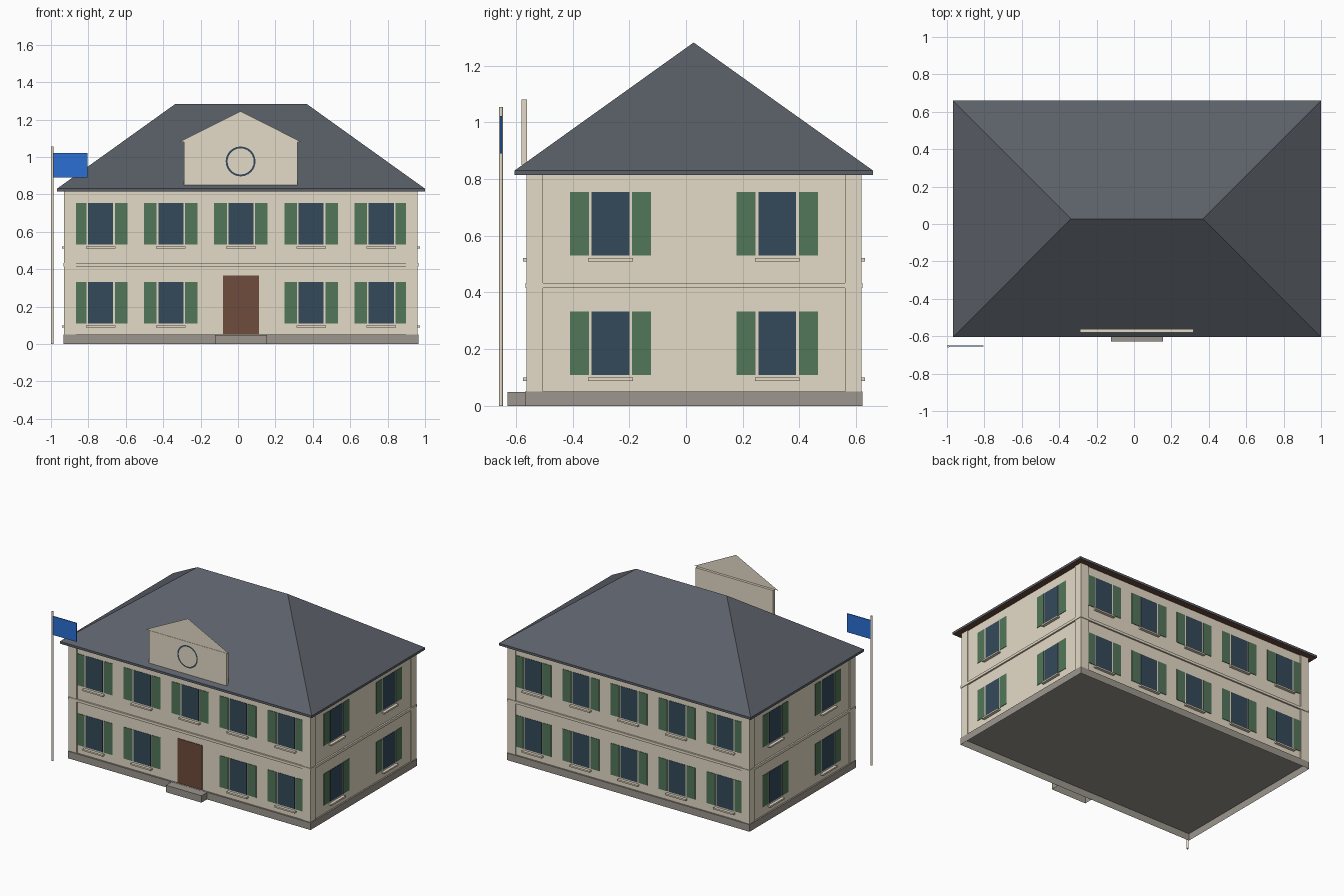
import bpy, bmesh, math
from mathutils import Matrix, Vector

if "Cube" in bpy.data.objects:
    bpy.data.objects.remove(bpy.data.objects["Cube"])

def mat(name, hexcol):
    m = bpy.data.materials.new(name)
    rgb = [int(hexcol[i:i + 2], 16) / 255 for i in (0, 2, 4)]
    m.diffuse_color = [c / 12.92 if c < 0.04045 else ((c + 0.055) / 1.055) ** 2.4 for c in rgb] + [1]
    m.use_nodes = True
    m.node_tree.nodes["Principled BSDF"].inputs["Base Color"].default_value = m.diffuse_color
    return m

CREAM, STONE = mat("cream plaster", "e4dac6"), mat("grey stone", "9c968d")
SLATE, BROWN = mat("slate grey", "5b6068"), mat("dark brown", "6e4c3c")
GLASS, GREEN = mat("dark blue glass", "34495a"), mat("shutter green", "527659")
BLUE = mat("flag blue", "2b6fd4")
CX, CY = 0.016, 0.028            # centre of the house body
HX, HY = 0.938, 0.584            # wall half sizes

def finish(name, bm, *mats):
    me = bpy.data.meshes.new(name)
    bmesh.ops.recalc_face_normals(bm, faces=bm.faces)
    bm.to_mesh(me)
    bm.free()
    for m in mats:
        me.materials.append(m)
    ob = bpy.data.objects.new(name, me)
    bpy.context.collection.objects.link(ob)
    return ob

def add_box(bm, x0, x1, y0, y1, z0, z1, frame=Matrix()):
    size = Matrix.Diagonal((x1 - x0, y1 - y0, z1 - z0, 1))
    mid = Matrix.Translation(((x0 + x1) / 2, (y0 + y1) / 2, (z0 + z1) / 2))
    bmesh.ops.create_cube(bm, size=1, matrix=frame @ mid @ size)

def box(name, m, *dims, open_bottom=False):
    bm = bmesh.new()
    add_box(bm, *dims)
    if open_bottom:
        low = min(bm.faces, key=lambda f: f.calc_center_median().z)
        bmesh.ops.delete(bm, geom=[low], context='FACES_ONLY')
    return finish(name, bm, m)

# body, hollow base and entrance
box("base", STONE, CX - 0.949, CX + 0.949, CY - 0.596, CY + 0.595, 0, 0.05, open_bottom=True)
box("front_step", STONE, CX - 0.139, CX + 0.139, -0.629, CY - 0.596, 0, 0.049, open_bottom=True)
box("walls", CREAM, CX - HX, CX + HX, CY - HY, CY + HY, 0.05, 0.816, open_bottom=True)
box("door", BROWN, CX - 0.096, CX + 0.096, CY - HY - 0.004, CY - HY + 0.002, 0.051, 0.365)

# corner pilasters
bm = bmesh.new()
for sx in (-1, 1):
    for sy in (-1, 1):
        x, y = CX + sx * 0.914, CY + sy * 0.562
        add_box(bm, x - 0.031, x + 0.031, y - 0.029, y + 0.029, 0.051, 0.815)
finish("corner_pilasters", bm, CREAM)

# belt course running all round, just proud of the pilasters
box("belt_course", CREAM, CX - 0.949, CX + 0.949, CY - 0.595, CY + 0.595, 0.415, 0.433)

# each wall: local x runs along it, local -y points outwards, origin on its surface
def wall_frame(angle, dist):
    return Matrix.Translation((CX, CY, 0)) @ Matrix.Rotation(angle, 4, 'Z') @ Matrix.Translation((0, -dist, 0))

five = [0.375 * k for k in range(-2, 3)]
WALLS = [("front", 0, HY, five), ("back", math.pi, HY, five),
         ("right", math.pi / 2, HX, [-0.294, 0.294]),
         ("left", -math.pi / 2, HX, [-0.294, 0.294])]
for side, angle, dist, centres in WALLS:
    f = wall_frame(angle, dist)
    glass, shutters, sills = (bmesh.new() for _ in range(3))
    for z in (0.109, 0.531):
        for c in centres:
            if side == "front" and z < 0.5 and c == 0:
                continue         # the door is here
            add_box(glass, c - 0.067, c + 0.067, -0.002, 0.002, z, z + 0.223, f)
            add_box(sills, c - 0.079, c + 0.079, -0.02, 0.002, z - 0.021, z - 0.01, f)
            for s in (-1, 1):
                m = c + s * 0.1095
                add_box(shutters, m - 0.0335, m + 0.0335, -0.003, 0.002, z, z + 0.223, f)
    finish(side + "_window_panes", glass, GLASS)
    finish(side + "_shutters", shutters, GREEN)
    finish(side + "_sills", sills, CREAM)

# hipped roof: eaves slab whose top is extruded up to a ridge, brown underside
bm = bmesh.new()
add_box(bm, CX - 0.984, CX + 0.984, CY - 0.633, CY + 0.632, 0.814, 0.83)
top = max(bm.faces, key=lambda f: f.calc_center_median().z)
new = bmesh.ops.extrude_face_region(bm, geom=[top])["geom"]
if top.is_valid:
    bm.faces.remove(top)
for v in [g for g in new if isinstance(g, bmesh.types.BMVert)]:
    v.co = Vector((CX + math.copysign(0.353, v.co.x - CX), CY - 0.001, 1.282))
bmesh.ops.remove_doubles(bm, verts=bm.verts, dist=0.0005)
for f in bm.faces:
    f.material_index = 1 if f.calc_center_median().z < 0.815 else 0
finish("hipped_roof", bm, SLATE, BROWN)

# front dormer: thin wall with a flat triangular gable and a round window ring
DX = 0.014
box("dormer_wall", CREAM, DX - 0.302, DX + 0.304, -0.581, -0.561, 0.85, 1.08)
bm = bmesh.new()
bm.faces.new([bm.verts.new(p) for p in ((DX - 0.33, -0.579, 1.08), (DX + 0.326, -0.579, 1.08), (DX, -0.579, 1.244))])
finish("dormer_gable", bm, CREAM)
bm = bmesh.new()
rings = [[bm.verts.new((DX + r * math.cos(a), -0.583, 0.976 + r * math.sin(a)))
          for a in (2 * math.pi * i / 24 for i in range(24))] for r in (0.07, 0.08)]
for i in range(24):
    j = (i + 1) % 24
    bm.faces.new((rings[0][i], rings[1][i], rings[1][j], rings[0][j]))
finish("round_window_ring", bm, GLASS)

# flagpole and flag
bpy.ops.mesh.primitive_cylinder_add(vertices=12, radius=0.007, depth=1.055, location=(-0.993, -0.653, 0.5275))
bpy.context.object.name = "flagpole"
bpy.context.object.data.materials.append(CREAM)
box("flag", BLUE, -0.987, -0.805, -0.656, -0.65, 0.89, 1.022)
